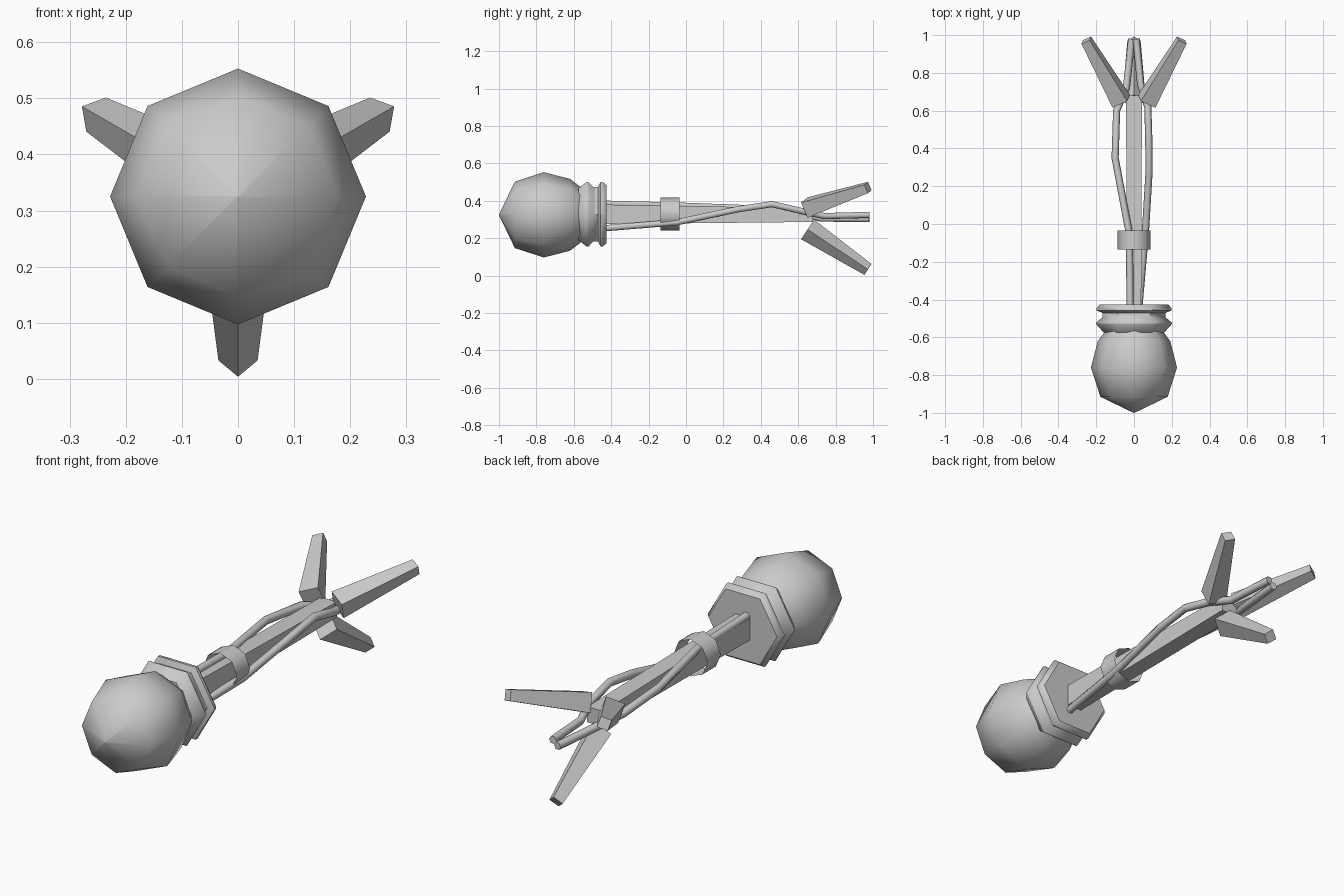
import bpy, math
from mathutils import Vector

if "Cube" in bpy.data.objects:
    bpy.data.objects.remove(bpy.data.objects["Cube"])

CZ = 0.325  # height of the long axis


def make(name, verts, faces, angle=50):
    me = bpy.data.meshes.new(name)
    me.from_pydata([tuple(v) for v in verts], [], faces)
    ob = bpy.data.objects.new(name, me)
    bpy.context.collection.objects.link(ob)
    bpy.ops.object.select_all(action='DESELECT')
    ob.select_set(True)
    bpy.context.view_layer.objects.active = ob
    bpy.ops.object.mode_set(mode='EDIT')
    bpy.ops.mesh.select_all(action='SELECT')
    bpy.ops.mesh.normals_make_consistent(inside=False)
    bpy.ops.object.mode_set(mode='OBJECT')
    bpy.ops.object.shade_smooth_by_angle(angle=math.radians(angle))
    return ob


def loft(name, rings, caps=True, angle=50):
    n = len(rings[0])
    verts = [v for r in rings for v in r]
    faces = [(k * n + i, k * n + (i + 1) % n, (k + 1) * n + (i + 1) % n, (k + 1) * n + i)
             for k in range(len(rings) - 1) for i in range(n)]
    if caps:
        faces += [tuple(range(n)), tuple(range(len(verts) - n, len(verts)))]
    return make(name, verts, faces, angle)


def ring(center, u, v, r, n):
    return [center + r * (math.cos(a) * u + math.sin(a) * v)
            for a in (2 * math.pi * i / n for i in range(n))]


def turned(name, profile, n, cz=CZ, caps=True, angle=50):
    X, Z = Vector((1, 0, 0)), Vector((0, 0, 1))
    return loft(name, [ring(Vector((0, y, cz)), X, Z, r, n) for y, r in profile], caps, angle)


def tube(name, path, r, n=6):
    pts = [Vector(p) for p in path]
    rings = []
    for i, p in enumerate(pts):
        t = (pts[min(i + 1, len(pts) - 1)] - pts[max(i - 1, 0)]).normalized()
        u = t.cross(Vector((0, 0, 1))).normalized()
        rings.append(ring(p, u, u.cross(t), r, n))
    return loft(name, rings, True, 70)


# Faceted round head and hexagonal ridged collar
turned("head", [(-1, 0.002), (-0.915, 0.178), (-0.76, 0.228), (-0.62, 0.192), (-0.565, 0.15)], 8)
turned("collar", [(-0.575, 0.16), (-0.53, 0.2), (-0.522, 0.2), (-0.495, 0.168), (-0.47, 0.168),
                  (-0.458, 0.198), (-0.445, 0.198), (-0.425, 0.18)], 6, 0.328)

# Tapered square shaft
loft("shaft", [[Vector((x * w, y, z)) for x, z in ((-1, lo), (1, lo), (1, hi), (-1, hi))]
               for y, w, lo, hi in ((-0.45, 0.038, 0.275, 0.38), (0.68, 0.042, 0.287, 0.36))])

# Open band around the shaft
turned("band", [(-0.135, 0.088), (-0.035, 0.088)], 8, 0.33, caps=False)

# Two cords winding along the shaft to the tail
tube("left_cord", [(-0.02, -0.45, 0.385), (-0.025, -0.05, 0.375), (-0.1, 0.35, 0.36),
                   (-0.092, 0.6, 0.335), (-0.04, 0.72, 0.305), (-0.012, 0.98, 0.303)], 0.019)
tube("right_cord", [(0.025, -0.45, 0.252), (0.06, -0.05, 0.285), (0.08, 0.28, 0.355),
                    (0.078, 0.46, 0.382), (0.073, 0.62, 0.345), (0.035, 0.74, 0.318),
                    (0.012, 0.98, 0.325)], 0.019)

# Three flared tail fins, diamond in section
for name, deg in (("bottom_fin", -90), ("right_fin", 30), ("left_fin", 150)):
    a = math.radians(deg)
    radial = Vector((math.cos(a), 0, math.sin(a)))
    Y = Vector((0, 1, 0))
    base = radial * 0.078 + Y * 0.65 + Vector((0, 0, CZ))
    tip = radial * 0.292 + Y * 0.973 + Vector((0, 0, CZ))
    t = (tip - base).normalized()
    side = t.cross(radial).normalized()
    out = side.cross(t)
    loft(name, [ring(base, out, side, 0.063, 4), ring(tip, out, side, 0.035, 4)])
